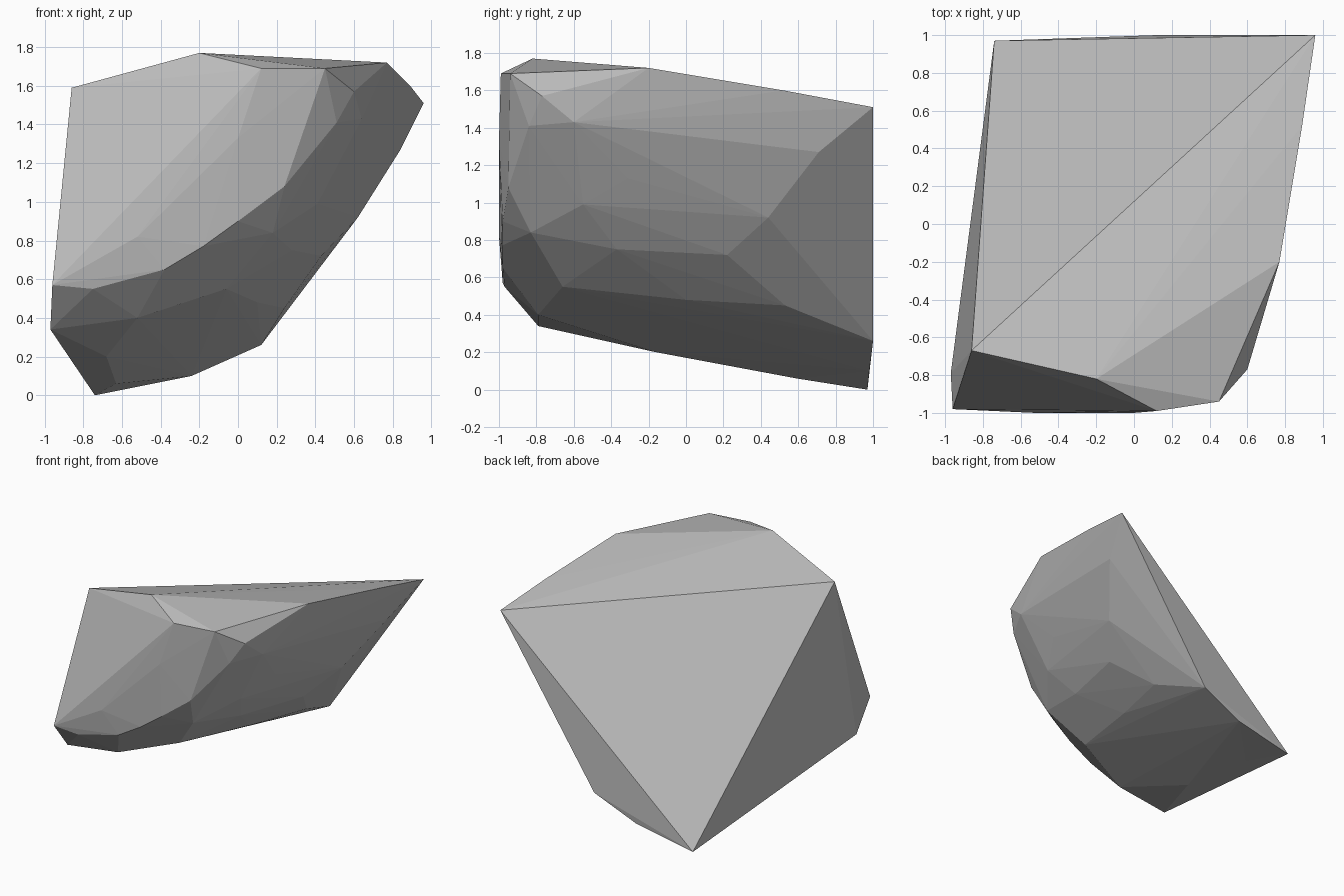
import bpy, bmesh

# Corner points of the chipped boulder, wrapped in a convex hull
corners = [
    # rim of the sloping top and back
    (-0.20, -0.82, 1.77), (-0.86, -0.67, 1.59), (-0.74, 0.97, 0.0), (0.96, 1.0, 1.51),
    (0.89, 0.52, 1.60), (0.77, -0.20, 1.72), (0.12, 1.0, 0.26), (-0.24, 0.98, 0.10),
    # front face
    (0.45, -0.94, 1.69), (0.12, -0.99, 1.69), (-0.96, -0.98, 0.57), (-0.75, -0.97, 0.55),
    (-0.38, -0.98, 0.65), (-0.18, -0.985, 0.77), (0.0, -0.98, 0.90), (0.24, -0.95, 1.08),
    (0.31, -0.945, 1.28), (-0.52, -1.0, 0.82), (0.0, -1.0, 1.33),
    # rounded right side
    (0.60, -0.77, 1.57), (0.51, -0.84, 1.41), (0.64, -0.60, 1.43), (0.55, -0.31, 1.13),
    (0.41, -0.55, 0.99), (0.18, -0.83, 0.84), (0.28, -0.37, 0.75), (0.84, 0.71, 1.27),
    (0.62, 0.44, 0.92), (0.43, 0.22, 0.72),
    # underside
    (-0.06, -0.66, 0.55), (0.24, 0.53, 0.45), (0.10, 0.0, 0.48), (-0.52, -0.79, 0.40),
    (-0.97, -0.79, 0.34), (-0.68, -0.16, 0.20), (-0.63, 0.59, 0.06),
]

bm = bmesh.new()
for c in corners:
    bm.verts.new(c)
result = bmesh.ops.convex_hull(bm, input=bm.verts)
# drop points that fell inside the hull
bmesh.ops.delete(bm, geom=[v for v in bm.verts if not v.link_faces], context='VERTS')
bmesh.ops.recalc_face_normals(bm, faces=bm.faces)

mesh = bpy.data.meshes.new("boulder")
bm.to_mesh(mesh)
bm.free()

# Plain stone grey, flat facets
stone = bpy.data.materials.new("stone grey")
stone.diffuse_color = (0.5, 0.5, 0.5, 1)
mesh.materials.append(stone)
boulder = bpy.data.objects.new("boulder", mesh)
bpy.context.collection.objects.link(boulder)
